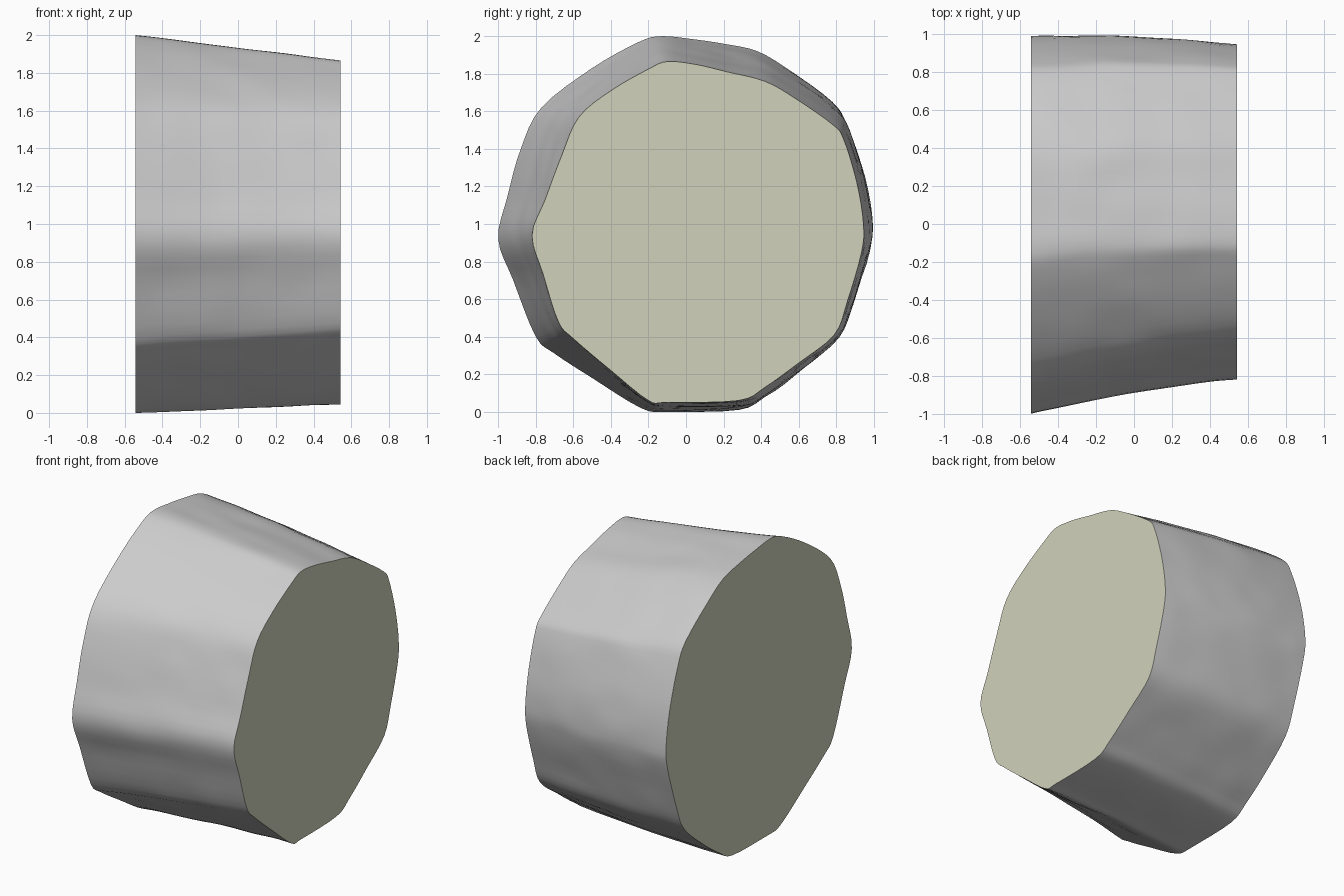
import bpy, bmesh, math
from mathutils import Vector, noise

cube = bpy.data.objects.get("Cube")
if cube:
    bpy.data.objects.remove(cube, do_unlink=True)


def make_material(name, rgb):
    mat = bpy.data.materials.new(name)
    mat.use_nodes = True
    mat.diffuse_color = (*rgb, 1)
    bsdf = mat.node_tree.nodes["Principled BSDF"]
    bsdf.inputs["Base Color"].default_value = (*rgb, 1)
    bsdf.inputs["Roughness"].default_value = 0.8
    return mat


bark = make_material("grey bark", (0.60, 0.60, 0.60))
cut_wood = make_material("pale cut wood", (0.63, 0.64, 0.49))

# Outlines (y, z) of the wide and the narrow end, point for point
WIDE = [(-0.13, 2.0), (-0.25, 1.97), (-0.5, 1.83), (-0.77, 1.62), (-0.88, 1.4),
        (-0.95, 1.15), (-1.0, 0.92), (-0.92, 0.7), (-0.8, 0.4), (-0.7, 0.31),
        (-0.5, 0.18), (-0.24, 0.02), (-0.1, 0.0), (0.28, 0.01), (0.42, 0.08),
        (0.6, 0.21), (0.8, 0.39), (0.88, 0.57), (0.97, 0.85), (0.99, 1.0),
        (0.95, 1.25), (0.86, 1.52), (0.78, 1.65), (0.55, 1.82), (0.38, 1.92),
        (0.2, 1.96), (0.03, 1.985)]
NARROW = [(-0.1, 1.865), (-0.2, 1.825), (-0.4, 1.71), (-0.57, 1.57), (-0.66, 1.37),
          (-0.75, 1.13), (-0.82, 0.94), (-0.76, 0.73), (-0.68, 0.48), (-0.6, 0.39),
          (-0.4, 0.22), (-0.2, 0.06), (-0.1, 0.05), (0.28, 0.06), (0.42, 0.13),
          (0.6, 0.26), (0.79, 0.41), (0.86, 0.59), (0.935, 0.85), (0.945, 1.0),
          (0.91, 1.22), (0.84, 1.45), (0.78, 1.53), (0.58, 1.67), (0.42, 1.76),
          (0.22, 1.81), (0.05, 1.85)]
HALF_LENGTH = 0.543
RINGS = 20


def smooth_loop(points, steps=4):
    """Closed Catmull-Rom curve through the points."""
    pts = [Vector(p) for p in points]
    n = len(pts)
    out = []
    for i in range(n):
        a, b, c, d = (pts[(i + k) % n] for k in (-1, 0, 1, 2))
        for s in range(steps):
            t = s / steps
            out.append(0.5 * (2 * b + (c - a) * t + (2 * a - 5 * b + 4 * c - d) * t ** 2
                              + (3 * b - a - 3 * c + d) * t ** 3))
    return out


# Log section: rings blended from the wide end to the narrow end
wide, narrow = smooth_loop(WIDE), smooth_loop(NARROW)
bm = bmesh.new()
rings = []
for r in range(RINGS + 1):
    t = r / RINGS
    x = HALF_LENGTH * (2 * t - 1)
    bow = 4 * t * (1 - t)
    ring = []
    for a, b in zip(wide, narrow):
        p = a.lerp(b, t)
        # gentle bend and slight unevenness of the bark
        out = (p - Vector((0, 0.97))).normalized()
        bump = 0.006 * min(1, 3 * bow) * noise.noise(Vector((x * 4, p.x * 6, p.y * 6)))
        p = p + out * bump + Vector((0.02 * bow, 0))
        ring.append(bm.verts.new((x, p.x, max(p.y, 0))))
    rings.append(ring)

n = len(wide)
for lower, upper in zip(rings, rings[1:]):
    for i in range(n):
        j = (i + 1) % n
        bm.faces.new((lower[i], lower[j], upper[j], upper[i]))

# Flat sawn ends
for ring in (rings[0], rings[-1]):
    bm.faces.new(ring).material_index = 1
bmesh.ops.recalc_face_normals(bm, faces=bm.faces)

mesh = bpy.data.meshes.new("log_section")
bm.to_mesh(mesh)
bm.free()
mesh.materials.append(bark)
mesh.materials.append(cut_wood)
log_section = bpy.data.objects.new("log_section", mesh)
bpy.context.collection.objects.link(log_section)

bpy.ops.object.select_all(action='DESELECT')
log_section.select_set(True)
bpy.context.view_layer.objects.active = log_section
bpy.ops.object.shade_smooth_by_angle(angle=math.radians(40))
